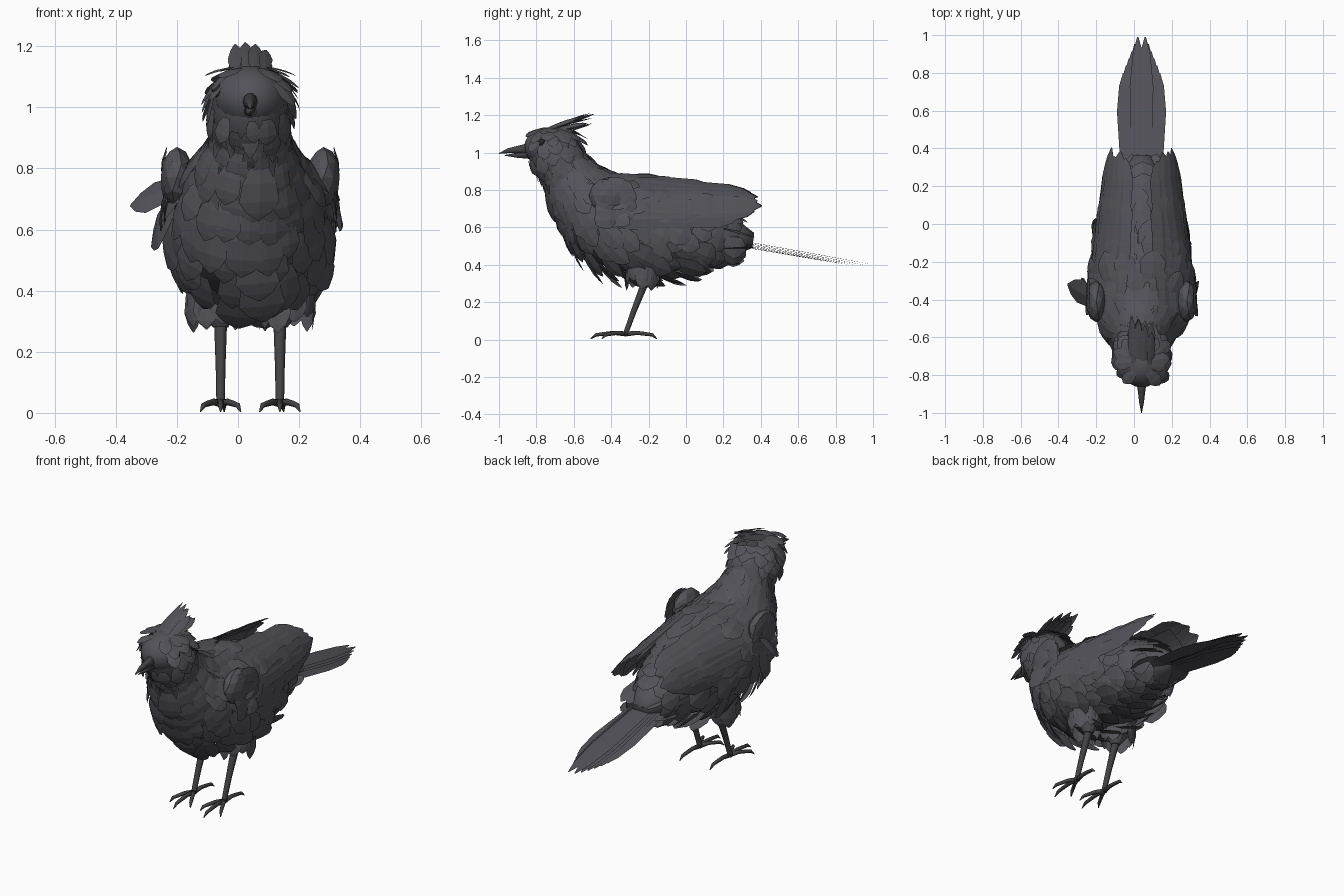
import bpy, bmesh, math, random
from mathutils import Vector as V

if "Cube" in bpy.data.objects:
    bpy.data.objects.remove(bpy.data.objects["Cube"])

random.seed(7)
CX = 0.04  # the bird's own mid-plane


def material(name, col):
    m = bpy.data.materials.new(name)
    m.diffuse_color = (*col, 1)
    m.use_nodes = True
    m.node_tree.nodes["Principled BSDF"].inputs["Base Color"].default_value = m.diffuse_color
    return m


PLUME = material("plumage", (0.085, 0.085, 0.1))
HORN = material("horn", (0.055, 0.055, 0.058))
DARK = material("eye_dark", (0.02, 0.02, 0.02))


def finish(bm, name, mat, smooth=False):
    me = bpy.data.meshes.new(name)
    bm.to_mesh(me)
    bm.free()
    me.materials.append(mat)
    for p in me.polygons:
        p.use_smooth = smooth
    ob = bpy.data.objects.new(name, me)
    bpy.context.collection.objects.link(ob)
    return ob


def loft(bm, rings):
    rows = [[bm.verts.new(p) for p in r] for r in rings]
    n = len(rows[0])
    for a, b in zip(rows, rows[1:]):
        for i in range(n):
            bm.faces.new((a[i], a[(i + 1) % n], b[(i + 1) % n], b[i]))
    bm.faces.new(rows[0][::-1])
    bm.faces.new(rows[-1])


def tube(bm, pts, radii, n=8, flat=1.0):
    pts = [V(p) for p in pts]
    rings = []
    for i, p in enumerate(pts):
        t = (pts[min(i + 1, len(pts) - 1)] - pts[max(i - 1, 0)]).normalized()
        ref = V((0, 0, 1)) if abs(t.z) < 0.8 else V((0, 1, 0))
        u = t.cross(ref).normalized()
        w = u.cross(t)
        rings.append([p + radii[i] * (u * math.cos(k * math.tau / n) * flat + w * math.sin(k * math.tau / n))
                      for k in range(n)])
    loft(bm, rings)


SHORT = ((0, .45), (.3, .85), (.65, 1), (.86, .62), (1, .06))
LONG = ((0, .5), (.25, .9), (.7, 1), (.9, .6), (1, .08))


def feather(bm, root, d, n, length, width, droop=0.1, fold=0.12, shape=SHORT):
    """A folded leaf-shaped card from root along d, facing n."""
    d = d.normalized()
    side = d.cross(n).normalized()
    n = side.cross(d)
    rows = []
    for t, w in shape:
        c = root + d * length * t - n * droop * length * t * t
        h = width * w / 2
        rows.append([bm.verts.new(c + side * h), bm.verts.new(c + n * fold * h), bm.verts.new(c - side * h)])
    for a, b in zip(rows, rows[1:]):
        for i in (0, 1):
            bm.faces.new((a[i], b[i], b[i + 1], a[i + 1]))


# Body profile, rump to crown: y, z, half width, half height
SEC = [(.36, .53, .05, .04), (.2, .55, .14, .13), (0, .57, .215, .2), (-.2, .595, .25, .245),
       (-.38, .64, .255, .25), (-.51, .73, .21, .205), (-.60, .84, .15, .155), (-.66, .93, .12, .135),
       (-.705, 1.0, .125, .14), (-.725, 1.07, .11, .125), (-.73, 1.12, .065, .075), (-.73, 1.135, .02, .03)]


def surf(t, a):
    i = min(int(t), len(SEC) - 2)
    f = t - i
    q = [SEC[max(0, min(len(SEC) - 1, i + k))] for k in (-1, 0, 1, 2)]
    y, z, w, h = [.5 * (2 * B + (C - A) * f + (2 * A - 5 * B + 4 * C - D) * f * f + (3 * B - A - 3 * C + D) * f ** 3)
                  for A, B, C, D in zip(*q)]
    e0, e1 = q[1], q[2]
    d0 = V((0, q[2][0] - q[0][0], q[2][1] - q[0][1])).normalized()
    d1 = V((0, q[3][0] - q[1][0], q[3][1] - q[1][1])).normalized()
    tan = d0.lerp(d1, f).normalized()
    up = V((0, tan.z, -tan.y))
    return V((CX + w * math.cos(a), y, z)) + up * h * math.sin(a)


def frame(t, a):
    p = surf(t, a)
    along = surf(max(t - .1, 0), a) - surf(min(t + .1, 10.99), a)
    n = (surf(t, a + .05) - surf(t, a - .05)).cross(along).normalized()
    i = min(round(t), 11)
    if n.dot(p - V((CX, SEC[i][0], SEC[i][1]))) < 0:
        n = -n
    return p, along.normalized(), n


bm = bmesh.new()
loft(bm, [[surf(i / 2, k * math.tau / 20) for k in range(20)] for i in range(23)])
bmesh.ops.recalc_face_normals(bm, faces=bm.faces)
finish(bm, "body_core", PLUME, True)

# Overlapping contour feathers, all pointing tailwards
bm = bmesh.new()
t = 1.0
while t < 10.3:
    w = SEC[round(t)][2]
    head = t > 6.6
    count = 12 if head else 15
    for k in range(count):
        a = (k + random.uniform(-.3, .3) + (t * 1.7 % 1)) * math.tau / count
        p, d, n = frame(t, a)
        if head and p.y < -.79 and p.z > .97:
            continue  # leave the face smooth
        L = random.uniform(.075, .11) if head else random.uniform(.14, .2) * (.75 + w)
        W = L * random.uniform(.6, .85)
        if t < 2:
            L *= .8
        hang = .35 if n.z < .2 and not head else 0
        d = d + n * random.uniform(.08, .26) + V((random.uniform(-.15, .15), 0, -hang))
        feather(bm, p + n * .004, d, n, L, W, .12)
    t += .42
finish(bm, "body_feathers", PLUME)


# Wings: a curved folded sheet with rows of feathers over it
def wing_point(s, v, sgn):
    y = -.46 + .80 * s
    x = (.09 - .03 * s) * (1 - v) + (.285 - .11 * s) * v + .055 * math.sin(math.pi * v) * (1 - .5 * s)
    z = (.885 - .10 * s) * (1 - v) + (.61 + .03 * s) * v + .01 * math.sin(math.pi * v)
    return V((CX + sgn * x, y, z))


for sgn, label in ((1, "left"), (-1, "right")):
    bm = bmesh.new()
    grid = [[bm.verts.new(wing_point(i / 8 * .9, .05 + k / 6 * .9, sgn)) for k in range(7)] for i in range(9)]
    for i in range(8):
        for k in range(6):
            bm.faces.new((grid[i][k], grid[i + 1][k], grid[i + 1][k + 1], grid[i][k + 1]))
    # start along wing, feather length, width, number in row
    for s, L, W, num in ((.5, .45, .11, 6), (.33, .42, .13, 6), (.2, .3, .13, 6), (.08, .22, .11, 6), (0, .15, .09, 6)):
        for k in range(num):
            v = (k + .5) / num
            p = wing_point(s + random.uniform(-.04, .04), v, sgn)
            d = wing_point(s + .2, v, sgn) - p
            n = (wing_point(s, v + .05, sgn) - wing_point(s, v - .05, sgn)).cross(d) * sgn
            n = n.normalized()
            if n.x * sgn + n.z < 0:
                n = -n
            ln = L * (1.05 - .5 * abs(v - .45)) * random.uniform(.92, 1.05)
            feather(bm, p + n * .01, d.normalized() + n * .05, n, ln, W, .04, shape=LONG)
    # Bent wrist at the front of the folded wing
    for k in range(12):
        a = k / 12 * math.tau
        p = V((CX + sgn * .275, -.42 + .06 * math.cos(a), .77 + .08 * math.sin(a)))
        feather(bm, p, V((sgn * .12, .6, -.5 + .3 * math.sin(a))), V((sgn, -.25, .3)), .12, .08)
    finish(bm, label + "_wing", PLUME)

    bm = bmesh.new()
    bmesh.ops.create_icosphere(bm, subdivisions=2, radius=1)
    for q in bm.verts:
        q.co = V((CX + sgn * .24 + q.co.x * .055, -.41 + q.co.y * .11, .77 + q.co.z * .1))
    finish(bm, label + "_wing_wrist", PLUME)

# One ruffled feather standing off the right wing
bm = bmesh.new()
feather(bm, V((-.17, -.42, .75)), V((-.18, .1, -.07)), V((-.3, -.5, .7)), .22, .16, 0)
finish(bm, "stray_feather", PLUME)

# Tail: stacked long feathers, the outer ones lower and shorter
bm = bmesh.new()
for sgn in (1, -1):
    for k in range(6):
        f = k / 5
        root = V((CX + sgn * (.012 + .05 * f), .12, .56 - .035 * f))
        tip = V((CX + sgn * (.02 + .075 * f), .99 - .19 * f, .402 - .022 * f + .03 * f * f))
        feather(bm, root, tip - root, V((0, .15, 1)), (tip - root).length, .09, 0, .04, LONG)
for k in range(14):  # tail coverts above and below
    x = random.uniform(-.1, .1)
    up = 1 if k % 2 else -1
    feather(bm, V((CX + x, .12, .55 + up * .07)), V((x * .5, .5, -.06 - up * .08)), V((x, .2, up)), .26, .12, .02)
finish(bm, "tail_feathers", PLUME)

# Crest swept back from the crown
bm = bmesh.new()
for k in range(11):
    f = (k % 4 - 1.5) / 1.5
    r = k / 10
    root = V((CX + f * .045, -.80 + .13 * r, 1.095 + .03 * math.sin(r * 3)))
    tip = V((CX + f * .055, -.51 + random.uniform(-.1, .02), 1.235 - .075 * r - .02 * abs(f)))
    feather(bm, root, tip - root, V((f * .5, -.5, 1)), (tip - root).length, .05, .03)
# Throat tuft below the beak
for k in range(9):
    f = (k - 4) / 4
    feather(bm, V((CX + f * .07, -.815 + .05 * abs(f), .965)), V((f * .1, .12, -1)), V((f, -1, 0)),
            random.uniform(.1, .16), .055)
finish(bm, "crest_and_throat", PLUME)

# Face, beak and eyes
bm = bmesh.new()
bmesh.ops.create_uvsphere(bm, u_segments=20, v_segments=12, radius=1)
for q in bm.verts:
    q.co = V((CX + q.co.x * .117, -.74 + q.co.y * .125, 1.03 + q.co.z * .105))
finish(bm, "face", PLUME, True)
bm = bmesh.new()
tube(bm, [(CX, -.83, 1.02), (CX, -.88, 1.018), (CX, -.95, 1.01), (CX, -1.0, .995)], [.034, .024, .014, .002], 10, .85)
finish(bm, "upper_beak", HORN, True)
bm = bmesh.new()
tube(bm, [(CX, -.83, .99), (CX, -.9, .985), (CX, -.97, .985)], [.026, .014, .002], 10, .9)
finish(bm, "lower_beak", HORN, True)
for sgn, label in ((1, "left"), (-1, "right")):
    bm = bmesh.new()
    bmesh.ops.create_uvsphere(bm, u_segments=14, v_segments=10, radius=.024)
    bmesh.ops.translate(bm, verts=bm.verts, vec=(CX + sgn * .102, -.775, 1.055))
    finish(bm, label + "_eye", DARK, True)

# Legs, toes with claws, feathered thighs
for sgn, label in ((1, "left"), (-1, "right")):
    x = CX + sgn * .097
    bm = bmesh.new()
    tube(bm, [(x, -.2, .36), (x, -.225, .29), (x, -.28, .15), (x, -.318, .045), (x, -.322, .025)],
         [.02, .021, .016, .014, .017], 10)
    for dx, dy in ((0, -.19), (-.066, -.13), (.066, -.13), (.012, .165)):
        path = [(x + dx * f, -.32 + dy * f, z) for f, z in ((0, .03), (.35, .036), (.65, .03), (.85, .025), (1, .004))]
        tube(bm, path, [.013, .011, .01, .009, .002], 8)
    finish(bm, label + "_leg", HORN, True)
    bm = bmesh.new()
    tube(bm, [(x + sgn * .02, -.2, .5), (x + sgn * .01, -.21, .4), (x, -.22, .33), (x, -.225, .28)],
         [.1, .09, .06, .025], 12)
    for k in range(10):
        a = k / 10 * math.tau
        n = V((math.cos(a), math.sin(a), .1))
        feather(bm, V((x + sgn * .02, -.22, .42)) + n * .085, V((n.x * .1, n.y * .1 - .1, -1)), n,
                random.uniform(.11, .17), .09)
    finish(bm, label + "_thigh", PLUME)
